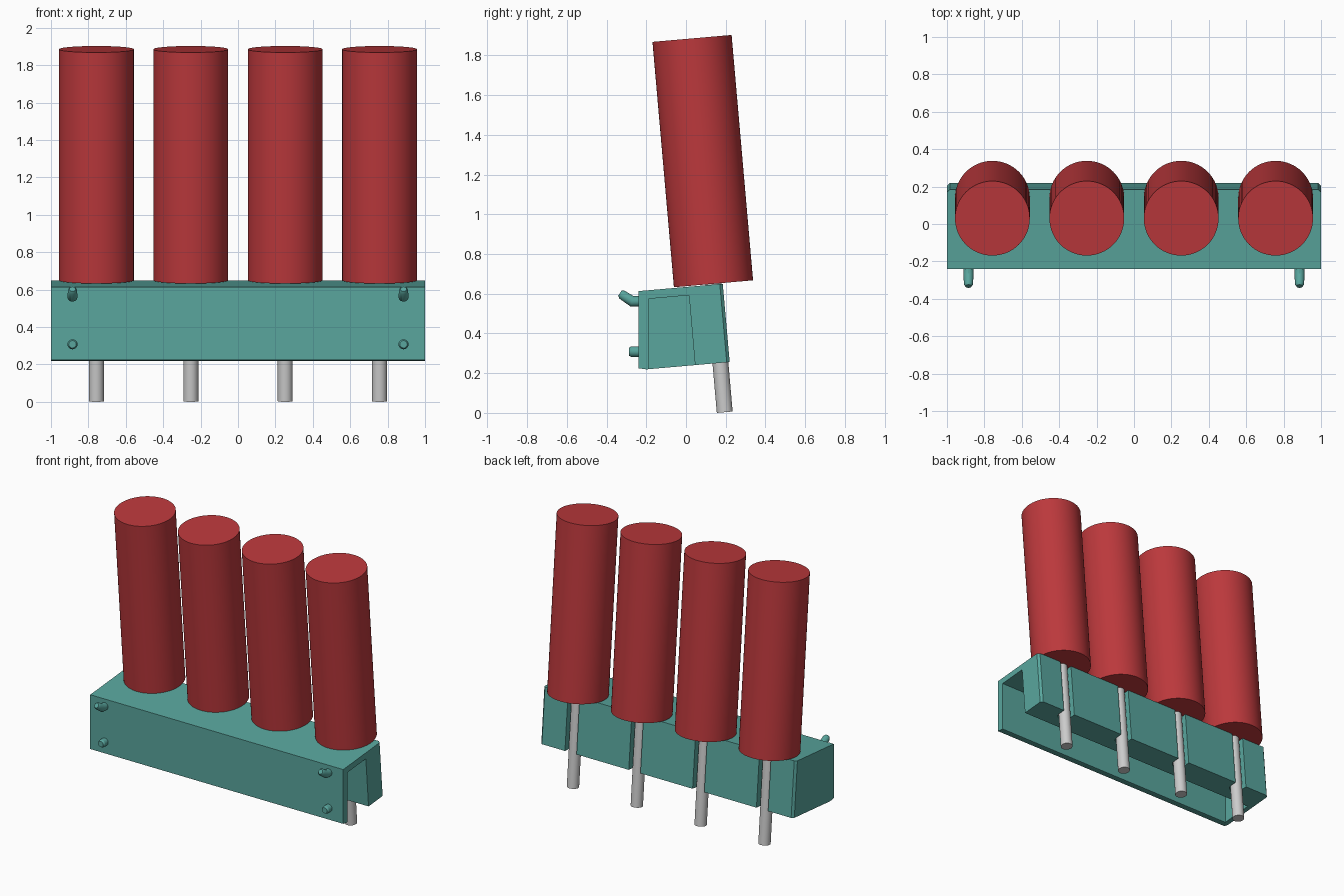
import bpy, bmesh, math
from mathutils import Vector, Matrix

if "Cube" in bpy.data.objects:
    bpy.data.objects.remove(bpy.data.objects["Cube"])

TILT = math.radians(5)
UP = Vector((0, -math.sin(TILT), math.cos(TILT)))


def material(name, rgb):
    m = bpy.data.materials.new(name)
    m.diffuse_color = (*rgb, 1)
    m.use_nodes = True
    m.node_tree.nodes["Principled BSDF"].inputs["Base Color"].default_value = m.diffuse_color
    return m


teal = material("teal_plastic", (0.10, 0.38, 0.34))
red = material("red_plastic", (0.50, 0.04, 0.045))


def finish(bm, name, mat=None, smooth=False):
    bmesh.ops.recalc_face_normals(bm, faces=bm.faces)
    me = bpy.data.meshes.new(name)
    bm.to_mesh(me)
    bm.free()
    ob = bpy.data.objects.new(name, me)
    bpy.context.collection.objects.link(ob)
    if mat:
        me.materials.append(mat)
    if smooth:
        activate(ob)
        bpy.ops.object.shade_smooth_by_angle(angle=math.radians(30))
    return ob


def activate(ob):
    bpy.ops.object.select_all(action='DESELECT')
    ob.select_set(True)
    bpy.context.view_layer.objects.active = ob


def prism(points, offset):
    """Closed outline extruded along an offset vector."""
    bm = bmesh.new()
    f = bm.faces.new([bm.verts.new(p) for p in points])
    ext = bmesh.ops.extrude_face_region(bm, geom=[f])["geom"]
    moved = [v for v in ext if isinstance(v, bmesh.types.BMVert)]
    bmesh.ops.translate(bm, verts=moved, vec=offset)
    if f.is_valid and len([g for g in bm.faces]) == len(points) + 1:
        bm.faces.new(f.verts)
    return bm


def rod(name, rings, mat=None, n=48):
    """Round rod through rings of (centre, axis, radius)."""
    bm = bmesh.new()
    loops = []
    for c, axis, r in rings:
        side = Vector((1, 0, 0))
        other = Vector(axis).normalized().cross(side)
        loops.append([bm.verts.new(Vector(c) + r * (math.cos(a) * side + math.sin(a) * other))
                      for a in (2 * math.pi * i / n for i in range(n))])
    for a, b in zip(loops, loops[1:]):
        for i in range(n):
            j = (i + 1) % n
            bm.faces.new((a[i], a[j], b[j], b[i]))
    bm.faces.new(loops[0])
    bm.faces.new(loops[-1])
    return finish(bm, name, mat, True)


def cut(target, cutter):
    mod = target.modifiers.new("cut", 'BOOLEAN')
    mod.operation = 'DIFFERENCE'
    mod.solver = 'EXACT'
    mod.object = cutter
    activate(target)
    bpy.ops.object.modifier_apply(modifier=mod.name)
    bpy.data.objects.remove(cutter)


# holder body: wedge profile with chamfered rear corners
outline = [(-0.24, 0.225), (-0.24, 0.613), (0.185, 0.65), (0.22, 0.256), (-0.2, 0.219)]
bm = prism([(-1, y, z) for y, z in outline], Vector((2, 0, 0)))
rear = [e for e in bm.edges if all(v.co.y > 0.15 for v in e.verts)
        and abs(e.verts[0].co.x - e.verts[1].co.x) < 1e-4]
bmesh.ops.bevel(bm, geom=rear, offset=0.015, segments=1, affect='EDGES')
body = finish(bm, "holder_body", teal)

# channel under the top, open below and at the right end
cavity = [(-0.19, 0.1), (-0.19, 0.574), (0.015, 0.592), (0.058, 0.1)]
cut(body, finish(prism([(-0.965, y, z) for y, z in cavity], Vector((2.2, 0, 0))), "cavity_cutter"))

# four tools in rear slots
shaft_foot_y = 0.195
for k in range(4):
    foot = Vector((-0.757 + k * 0.5047, shaft_foot_y, 0.0035))
    # U-shaped slot, open to the rear
    r = 0.046
    u = [(r * math.cos(a), r * math.sin(a)) for a in
         (math.pi + math.pi * i / 16 for i in range(17))] + [(r, 0.12), (-r, 0.12)]
    bm = prism([(x, y, 0) for x, y in u], Vector((0, 0, 0.9)))
    bm.transform(Matrix.Translation(foot) @ Matrix.Rotation(TILT, 4, 'X'))
    cut(body, finish(bm, "slot_cutter"))
    # shaft and handle
    seat = foot + UP * 0.649
    rod(f"tool_shaft_{k + 1}", [(foot, UP, 0.04), (seat + UP * 0.02, UP, 0.04)], n=32)
    rod(f"tool_handle_{k + 1}", [(seat, UP, 0.2), (seat + UP * 1.24, UP, 0.2)], red, 64)

# mounting pegs: straight below, bent hooks above
out = Vector((0, -1, 0))
hook = Vector((0, -0.83, 0.55)).normalized()
for side, x in (("left", -0.885), ("right", 0.885)):
    rod(f"lower_peg_{side}", [((x, -0.22, 0.308), out, 0.027), ((x, -0.275, 0.308), out, 0.027),
                              ((x, -0.287, 0.308), out, 0.02)], teal, 24)
    bend = Vector((x, -0.272, 0.562))
    rod(f"upper_hook_{side}", [((x, -0.22, 0.562), out, 0.026), (bend, out + hook, 0.027),
                               (bend + hook * 0.06, hook, 0.024),
                               (bend + hook * 0.073, hook, 0.016)], teal, 24)
